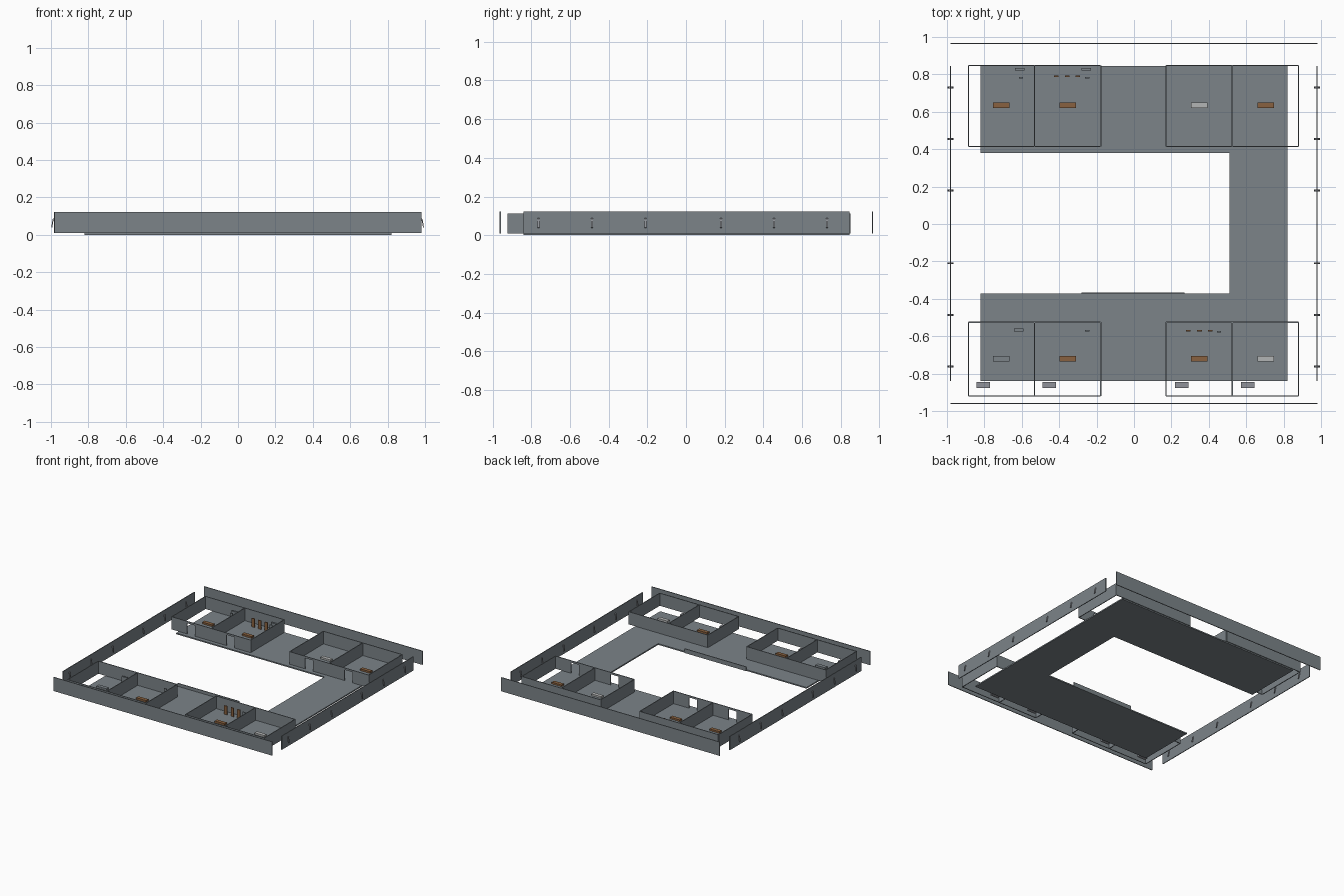
import bpy, bmesh

if "Cube" in bpy.data.objects:
    bpy.data.objects.remove(bpy.data.objects["Cube"])

def mat(name, c):
    m = bpy.data.materials.new(name)
    m.diffuse_color = (*c, 1)
    m.use_nodes = True
    m.node_tree.nodes["Principled BSDF"].inputs["Base Color"].default_value = m.diffuse_color
    return m

SLATE = mat("slate", (0.20, 0.23, 0.25))
BROWN = mat("brown", (0.25, 0.12, 0.05))
LIGHT = mat("light_grey", (0.45, 0.46, 0.46))
STEEL = mat("steel", (0.28, 0.29, 0.32))

def box_set(name, boxes, m=SLATE):
    """One object made of boxes given as (x0, x1, y0, y1, z0, z1)."""
    bm = bmesh.new()
    for x0, x1, y0, y1, z0, z1 in boxes:
        for v in bmesh.ops.create_cube(bm, size=1)["verts"]:
            v.co = ((x0 + x1) / 2 + v.co.x * (x1 - x0),
                    (y0 + y1) / 2 + v.co.y * (y1 - y0),
                    (z0 + z1) / 2 + v.co.z * (z1 - z0))
    return finish(name, bm, m)

def finish(name, bm, m):
    bmesh.ops.recalc_face_normals(bm, faces=bm.faces)
    me = bpy.data.meshes.new(name)
    bm.to_mesh(me)
    bm.free()
    me.materials.append(m)
    ob = bpy.data.objects.new(name, me)
    bpy.context.collection.objects.link(ob)
    return ob

def at(x, y, w, d, z0, z1):
    return (x - w / 2, x + w / 2, y - d / 2, y + d / 2, z0, z1)

F, T, H, R = 0.01, 0.003, 0.122, 0.112   # floor top, half wall, outer and room heights

# U-shaped walkway floor
box_set("back_floor", [(-0.82, 0.82, 0.38, 0.845, 0, F)])
box_set("front_floor", [(-0.82, 0.82, -0.84, -0.372, 0, F)])
box_set("link_floor", [(0.51, 0.82, -0.372, 0.38, 0, F)])

# outer walls
for name, y in (("front_outer_wall", -0.96), ("back_outer_wall", 0.965)):
    box_set(name, [(-0.98, 0.98, y - T, y + T, F, H)])
for name, x in (("left_outer_wall", -0.982), ("right_outer_wall", 0.978)):
    box_set(name, [(x - T, x + T, -0.84, 0.845, F, H)])

# room walls with doorways facing the courtyard
def wall_with_doors(x0, x1, y, doors, w=0.07, top=0.097):
    out, a = [], x0
    for d in doors:
        out += [(a, d - w / 2, y - T, y + T, F, R),
                (d - w / 2, d + w / 2, y - T, y + T, top, R)]
        a = d + w / 2
    return out + [(a, x1, y - T, y + T, F, R)]

for side, x0, x1 in (("left", -0.885, -0.178), ("right", 0.172, 0.88)):
    mid = (x0 + x1) / 2 - 0.001
    doors = [(x0 + mid) / 2, (x1 + mid) / 2]
    for row, yin, yout in (("back", 0.415, 0.848), ("front", -0.525, -0.92)):
        lo, hi = min(yin, yout), max(yin, yout)
        walls = [(x - T, x + T, lo, hi, F, R) for x in (x0, mid, x1)]
        walls.append((x0, x1, yout - T, yout + T, F, R))
        walls += wall_with_doors(x0, x1, yin, doors if row == "back" else [])
        box_set(f"{row}_{side}_room_walls", walls)

# low benches in each room
BENCHES = [(-0.71, 0.635, BROWN), (-0.355, 0.635, BROWN), (0.35, 0.635, LIGHT), (0.705, 0.635, BROWN),
           (-0.71, -0.72, SLATE), (-0.355, -0.72, BROWN), (0.35, -0.72, BROWN), (0.705, -0.72, LIGHT)]
for i, (x, y, m) in enumerate(BENCHES):
    box_set(f"bench_{i}", [at(x, y, 0.088, 0.03, F, 0.024)], m)

# brown racks and grey cabinets
box_set("back_racks", [at(x, 0.79, 0.025, 0.007, F, 0.08) for x in (-0.415, -0.357, -0.3)], BROWN)
box_set("front_racks", [at(x, -0.57, 0.025, 0.007, F, 0.08) for x in (0.29, 0.35, 0.407)], BROWN)
box_set("posts", [at(x, y, 0.022, 0.008, F, 0.075) for x, y in
                  ((-0.605, 0.782), (-0.25, 0.782), (-0.25, -0.57), (0.455, -0.575))])
box_set("cabinets", [at(x, y, 0.05, 0.014, F, 0.07) for x, y in
                     ((-0.61, 0.828), (-0.255, 0.828), (-0.617, -0.567))])
box_set("floor_lockers", [at(x, -0.862, 0.072, 0.032, F, 0.03) for x in (-0.805, -0.452, 0.255, 0.608)], STEEL)

# low railing on the courtyard edge
box_set("courtyard_railing", [(-0.28, 0.27, -0.373, -0.367, 0, 0.035)])

# wall lamps: slanted brackets on both faces of the side walls
def lamp_row(name, x, ys):
    bm = bmesh.new()
    for y in ys:
        for s in (-1, 1):
            prof = [(0, 0.09), (0.009, 0.085), (0.016, 0.04), (0.011, 0.038), (0.006, 0.072), (0, 0.075)]
            f = bm.faces.new([bm.verts.new((x + s * u, y - 0.005, z)) for u, z in prof])
            g = bmesh.ops.extrude_face_region(bm, geom=[f])["geom"]
            bmesh.ops.translate(bm, vec=(0, 0.01, 0),
                                verts=[v for v in g if isinstance(v, bmesh.types.BMVert)])
    finish(name, bm, STEEL)

YS = (0.73, 0.455, 0.18, -0.21, -0.487, -0.762)
lamp_row("left_wall_lamps", -0.982, YS)
lamp_row("right_wall_lamps", 0.978, YS)
